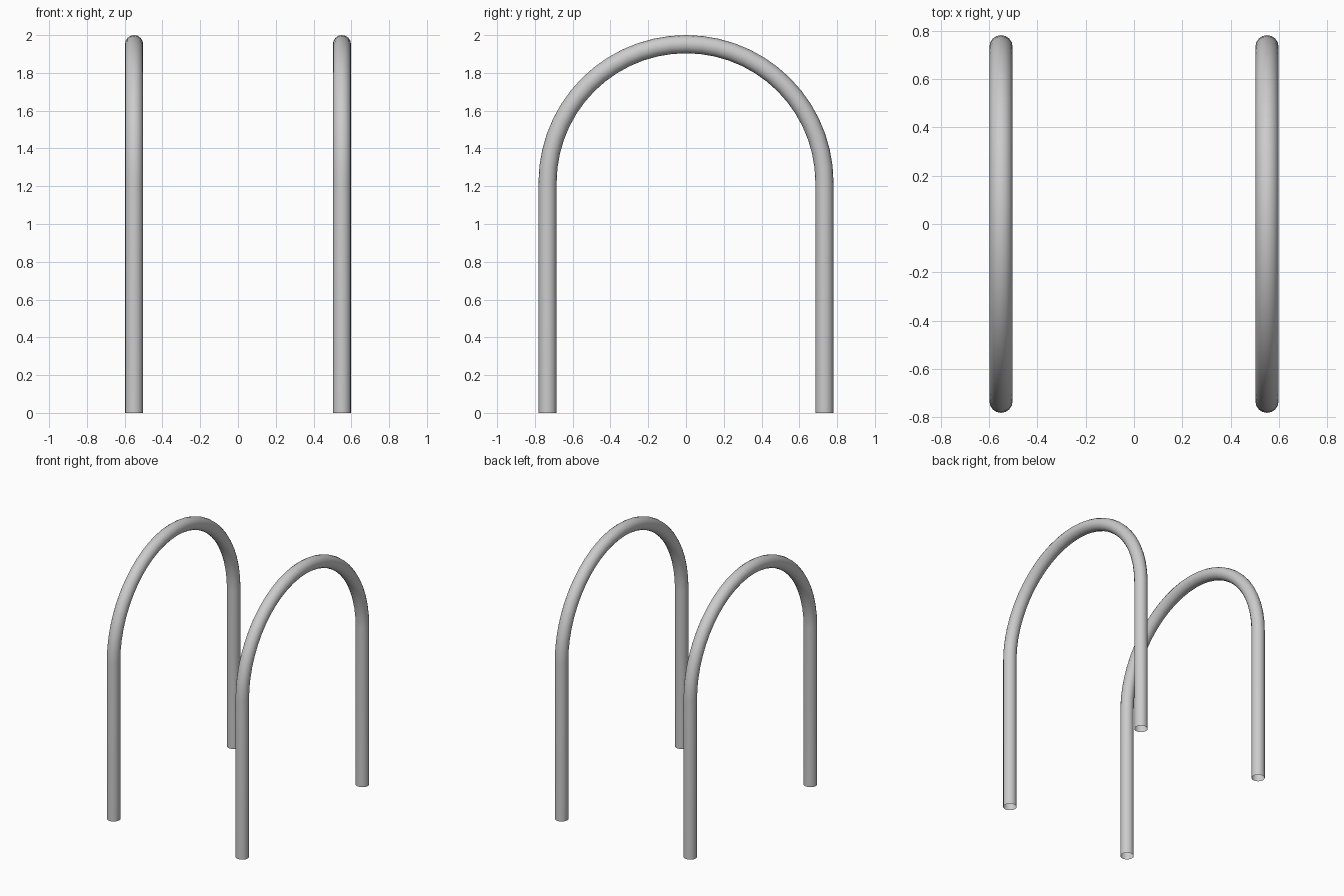
import bpy
from math import cos, sin, pi

TUBE = 0.048        # tube radius
SPAN = 0.733        # arch centreline radius
SPRING = 2.0 - SPAN - TUBE   # height where the arch starts
SEGMENTS = 28

cube = bpy.data.objects.get("Cube")
if cube:
    bpy.data.objects.remove(cube, do_unlink=True)

GREY = (0.6, 0.6, 0.6, 1.0)
steel = bpy.data.materials.new("grey metal")
steel.use_nodes = True
steel.diffuse_color = GREY
steel.node_tree.nodes["Principled BSDF"].inputs["Base Color"].default_value = GREY


def hoop(name, x):
    """Bent tube: two straight legs joined by a half-circle arch, open at the feet."""
    arc = [(SPAN * cos(pi * i / SEGMENTS), SPRING + SPAN * sin(pi * i / SEGMENTS))
           for i in range(SEGMENTS + 1)]
    path = [(SPAN, 0)] + arc + [(-SPAN, 0)]
    curve = bpy.data.curves.new(name, "CURVE")
    curve.dimensions = "3D"
    curve.bevel_depth = TUBE
    curve.bevel_resolution = 6
    curve.use_fill_caps = False
    spline = curve.splines.new("POLY")
    spline.points.add(len(path) - 1)
    for point, (y, z) in zip(spline.points, path):
        point.co = (0, y, z, 1)
    spline.use_smooth = True
    curve.materials.append(steel)
    obj = bpy.data.objects.new(name, curve)
    obj.location.x = x
    bpy.context.collection.objects.link(obj)

    # Turn the swept tube into a mesh
    bpy.ops.object.select_all(action="DESELECT")
    obj.select_set(True)
    bpy.context.view_layer.objects.active = obj
    bpy.ops.object.convert(target="MESH")
    bpy.ops.object.shade_smooth_by_angle()


for side, sign in (("left", 1), ("right", -1)):
    hoop(f"{side}_hoop", sign * 0.55)
